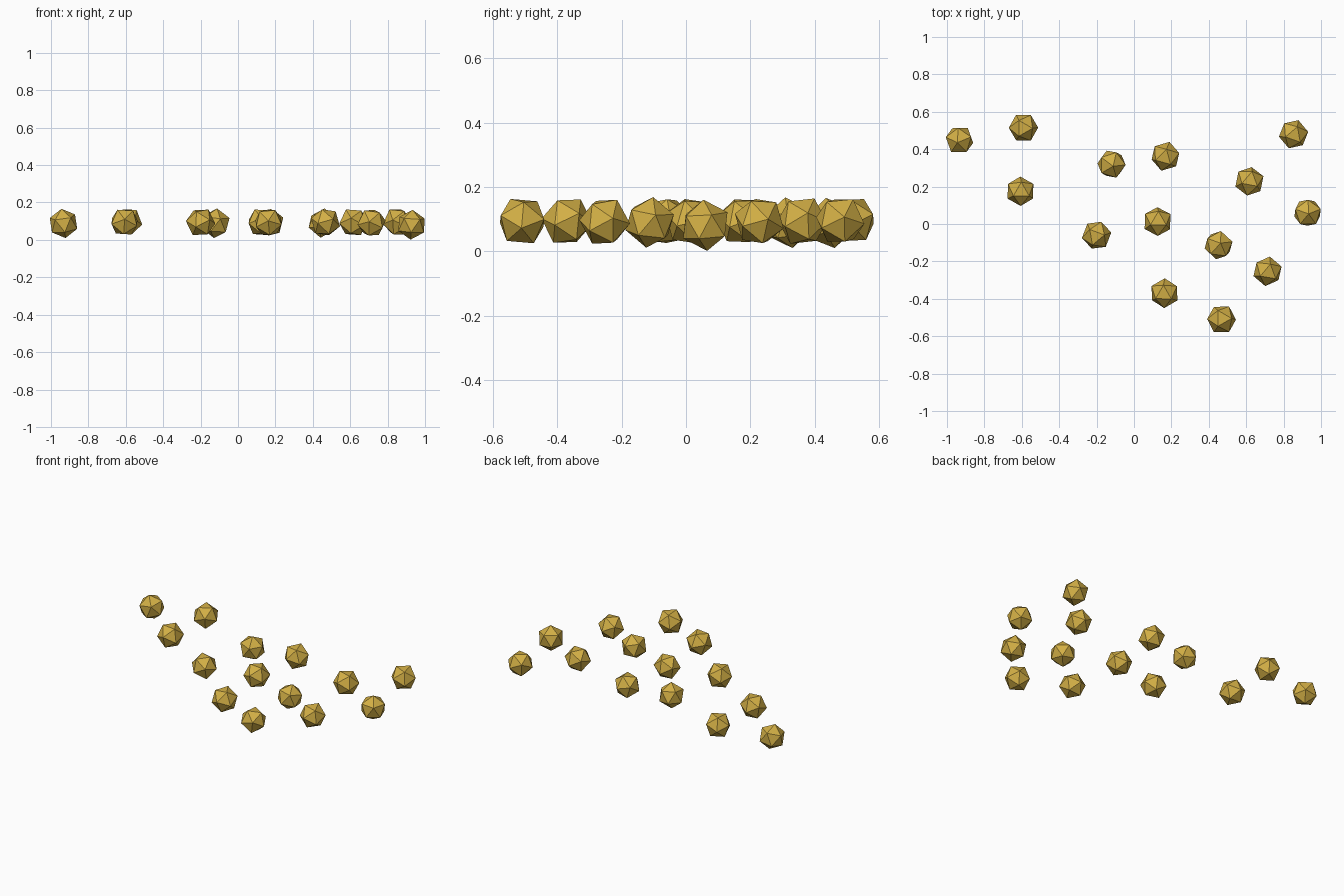
import bpy, bmesh, math
from mathutils import Matrix, Vector

if "Cube" in bpy.data.objects:
    bpy.data.objects.remove(bpy.data.objects["Cube"])

R = 0.08  # circumradius of each nugget

gold = bpy.data.materials.new("gold")
gold.diffuse_color = (0.65, 0.43, 0.06, 1)
gold.use_nodes = True
gold.node_tree.nodes["Principled BSDF"].inputs["Base Color"].default_value = gold.diffuse_color

# x, y, z, resting pose, spin in degrees, tilt about x and y in degrees
nuggets = [
    (-0.933, 0.449, 0.088, "vertex", 20, 10, -8),
    (-0.591, 0.515, 0.097, "face", 0, 3, 0),
    (-0.607, 0.175, 0.095, "face", 90, 0, 4),
    (-0.120, 0.320, 0.089, "vertex", 0, 8, 6),
    (0.168, 0.362, 0.094, "face", 75, 8, -6),
    (0.617, 0.228, 0.094, "face", 80, -5, 5),
    (0.853, 0.480, 0.096, "face", 70, 5, 4),
    (0.126, 0.013, 0.094, "face", 90, -6, 4),
    (-0.200, -0.060, 0.094, "face", 10, 6, -5),
    (0.452, -0.113, 0.090, "vertex", 12, -8, 8),
    (0.714, -0.253, 0.092, "face", 80, 8, 6),
    (0.163, -0.370, 0.094, "face", 90, 5, -5),
    (0.468, -0.510, 0.094, "face", 0, -5, 5),
    (0.928, 0.060, 0.081, "vertex", 18, 4, 4),
]


def add_nugget(i, x, y, z, pose, spin, tx, ty):
    """One faceted twenty-sided nugget, vertex up or face up."""
    bm = bmesh.new()
    bmesh.ops.create_icosphere(bm, subdivisions=1, radius=R)
    bm.normal_update()
    if pose == "face":
        # Turn the highest face level, then point one of its corners along +x
        face = max(bm.faces, key=lambda f: f.calc_center_median().z)
        turn = face.normal.rotation_difference(Vector((0, 0, 1))).to_matrix()
        corner = turn @ face.verts[0].co
        level = Matrix.Rotation(-math.atan2(corner.y, corner.x), 3, "Z") @ turn
        bm.transform(level.to_4x4())
    bm.transform(Matrix.Translation((x, y, z))
                 @ Matrix.Rotation(math.radians(tx), 4, "X")
                 @ Matrix.Rotation(math.radians(ty), 4, "Y")
                 @ Matrix.Rotation(math.radians(spin), 4, "Z"))
    mesh = bpy.data.meshes.new(f"nugget_{i}")
    bm.to_mesh(mesh)
    bm.free()
    mesh.materials.append(gold)
    bpy.context.collection.objects.link(bpy.data.objects.new(f"nugget_{i}", mesh))


# Scatter of nuggets
for i, n in enumerate(nuggets, 1):
    add_nugget(i, *n)
